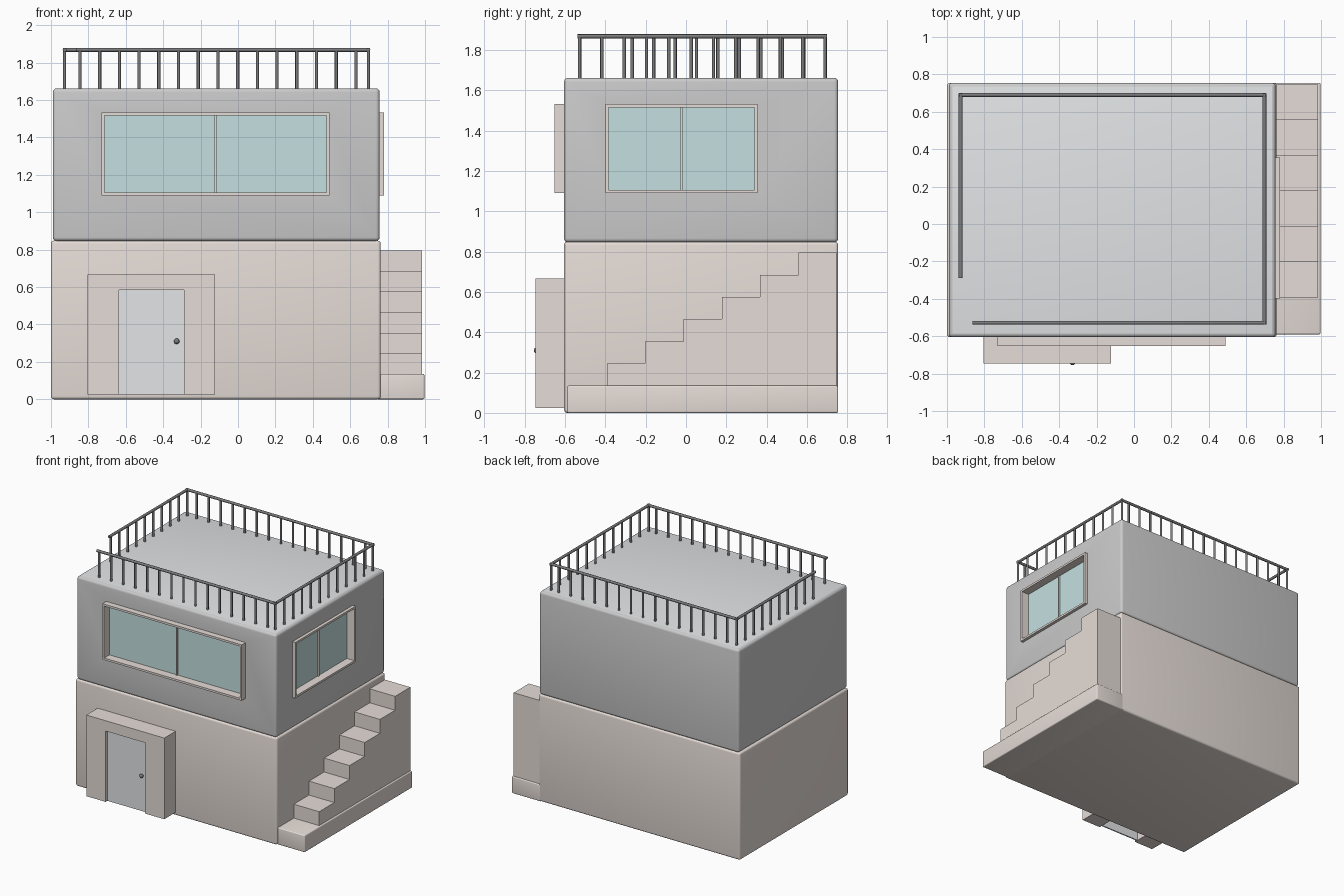
import bpy, bmesh
from mathutils import Vector, Matrix

if "Cube" in bpy.data.objects:
    bpy.data.objects.remove(bpy.data.objects["Cube"])


def material(name, rgb):
    m = bpy.data.materials.new(name)
    m.diffuse_color = (*rgb, 1)
    m.use_nodes = True
    m.node_tree.nodes["Principled BSDF"].inputs["Base Color"].default_value = m.diffuse_color
    return m


BEIGE = material("beige", (0.79, 0.72, 0.68))
WALL = material("wall_grey", (0.66, 0.66, 0.66))
GLASS = material("glass", (0.56, 0.74, 0.74))
DARK = material("dark_metal", (0.2, 0.2, 0.21))
PALE = material("pale_grey", (0.76, 0.78, 0.79))


def finish(name, bm, mats, smooth=False):
    bmesh.ops.recalc_face_normals(bm, faces=bm.faces)
    me = bpy.data.meshes.new(name)
    bm.to_mesh(me)
    bm.free()
    ob = bpy.data.objects.new(name, me)
    bpy.context.collection.objects.link(ob)
    for m in mats:
        me.materials.append(m)
    if smooth:
        bpy.ops.object.select_all(action='DESELECT')
        ob.select_set(True)
        bpy.context.view_layer.objects.active = ob
        bpy.ops.object.shade_smooth_by_angle(angle=0.6)
    return ob


def add_box(bm, lo, hi):
    lo, hi = Vector(lo), Vector(hi)
    mat = Matrix.Translation((lo + hi) / 2) @ Matrix.Diagonal((*(hi - lo), 1))
    bmesh.ops.create_cube(bm, size=1, matrix=mat)


def box(name, lo, hi, mats, bevel=0):
    bm = bmesh.new()
    add_box(bm, lo, hi)
    if bevel:
        bmesh.ops.bevel(bm, geom=bm.edges[:], offset=bevel, segments=4,
                        profile=0.5, affect='EDGES')
    return finish(name, bm, mats, bevel > 0)


def extrude(name, pts, vec, mats):
    bm = bmesh.new()
    f = bm.faces.new([bm.verts.new(p) for p in pts])
    r = bmesh.ops.extrude_face_region(bm, geom=[f])
    bmesh.ops.translate(bm, vec=vec,
                        verts=[v for v in r['geom'] if isinstance(v, bmesh.types.BMVert)])
    # the source face stays as the cap
    return finish(name, bm, mats)


def add_rod(bm, a, b, radius):
    a, b = Vector(a), Vector(b)
    rot = (b - a).to_track_quat('Z', 'Y').to_matrix().to_4x4()
    bmesh.ops.create_cone(bm, cap_ends=True, segments=12, radius1=radius, radius2=radius,
                          depth=(b - a).length,
                          matrix=Matrix.Translation((a + b) / 2) @ rot)


# two storeys
box("lower_storey", (-1, -0.605, 0), (0.763, 0.755, 0.848), [BEIGE], 0.016)
upper = box("upper_storey", (-0.99, -0.605, 0.846), (0.757, 0.755, 1.662), [WALL, PALE], 0.02)
for p in upper.data.polygons:
    if p.normal.z > 0.99:
        p.material_index = 1


# window: built facing -y around its own centre, then placed by a matrix
def window(name, width, z0, z1, mullion, place, proud):
    w, t, back = width / 2, 0.016, 0.095
    bm = bmesh.new()
    add_box(bm, (-w, 0, z0), (w, back, z0 + t))
    add_box(bm, (-w, 0, z1 - t), (w, back, z1))
    add_box(bm, (-w, 0, z0 + t), (-w + t, back, z1 - t))
    add_box(bm, (w - t, 0, z0 + t), (w, back, z1 - t))
    add_box(bm, (mullion - 0.005, 0.055, z0 + t), (mullion + 0.005, back, z1 - t))
    bm.transform(place)
    finish(name + "_frame", bm, [BEIGE])
    bm = bmesh.new()
    add_box(bm, (-w + t, 0.066, z0 + t), (w - t, 0.08, z1 - t))
    bm.transform(place)
    finish(name + "_glass", bm, [GLASS])
    bm = bmesh.new()
    add_box(bm, (-w + 0.004, -0.05, z0 + 0.004), (w - 0.004, back, z1 - 0.004))
    bm.transform(place)
    cutter = finish(name + "_cutter", bm, [WALL])
    cutter.hide_render = True
    cutter.hide_viewport = True
    cut = upper.modifiers.new(name + "_recess", 'BOOLEAN')
    cut.operation = 'DIFFERENCE'
    cut.object = cutter


window("front_window", 1.22, 1.09, 1.532, 0, Matrix.Translation((-0.12, -0.653, 0)), 0.05)
window("side_window", 0.755, 1.09, 1.532, 0,
       Matrix.Translation((0.781, -0.022, 0)) @ Matrix.Rotation(1.5707963, 4, 'Z'), 0.025)

# door surround with an open doorway, door leaf and knob
fx0, fx1, dx0, dx1, zb, zd, zt = -0.805, -0.122, -0.635, -0.289, 0.025, 0.585, 0.667
arch = [(fx0, zb), (dx0, zb), (dx0, zd), (dx1, zd), (dx1, zb), (fx1, zb), (fx1, zt), (fx0, zt)]
extrude("door_surround", [(x, -0.747, z) for x, z in arch], (0, 0.145, 0), [BEIGE])
box("door", (dx0, -0.725, zb), (dx1, -0.715, zd), [PALE])
bm = bmesh.new()
bmesh.ops.create_uvsphere(bm, u_segments=16, v_segments=10, radius=0.015,
                          matrix=Matrix.Translation((-0.328, -0.740, 0.31)))
add_rod(bm, (-0.328, -0.74, 0.31), (-0.328, -0.72, 0.31), 0.006)
finish("door_knob", bm, [DARK], True)

# outside stair on a plinth
box("stair_plinth", (0.74, -0.59, 0), (0.997, 0.755, 0.135), [BEIGE], 0.008)
n, y0, y1, z0, rise = 6, -0.392, 0.747, 0.135, 0.11
run = (y1 - y0) / n
steps = [(y1, 0.1), (y0, 0.1)]
for i in range(n):
    z = z0 + rise * (i + 1)
    steps += [(y0 + run * i, z), (y0 + run * (i + 1), z)]
extrude("stair", [(0.745, y, z) for y, z in steps], (0.24, 0, 0), [BEIGE])

# roof railing: each run gives start, end, first post, number of posts
L, R, F, B, TOP = -0.927, 0.697, -0.528, 0.69, 1.868
runs = [("left", (L, -0.28), (L, B), (L, -0.267), 10),
        ("back", (L, B), (R, B), (-0.845, B), 15),
        ("right", (R, B), (R, F), (R, B), 12),
        ("front", (R, F), (-0.855, F), None, 15)]
for name, a, b, first, count in runs:
    bm = bmesh.new()
    ext = (Vector(b) - Vector(a)).normalized() * 0.009
    add_rod(bm, (*(Vector(a) - ext), TOP), (*(Vector(b) + ext), TOP), 0.0105)
    if name in ("front", "back"):
        y = a[1]
        posts = [(-0.845 + 0.1054 * i, y) for i in range(count)]
        if name == "back":
            posts = posts
    else:
        s, e = Vector(first), Vector(b)
        posts = [tuple(s.lerp(e, i / (count - 1))) for i in range(count)]
    for x, y in posts:
        add_rod(bm, (x, y, 1.65), (x, y, TOP), 0.0085)
    finish(name + "_railing", bm, [DARK], True)
